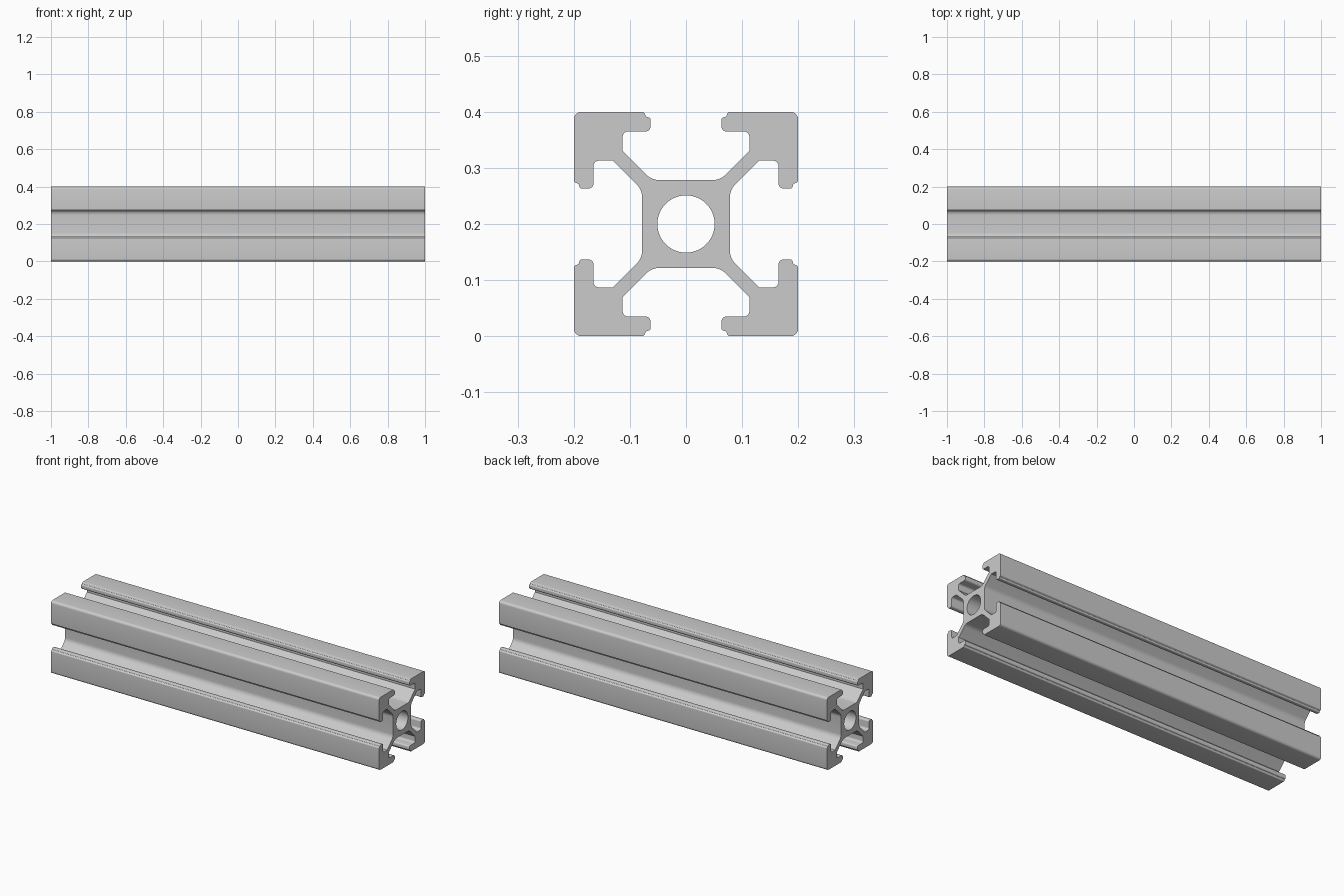
import bpy, bmesh, math
from mathutils import Vector

cube = bpy.data.objects.get("Cube")
if cube:
    bpy.data.objects.remove(cube, do_unlink=True)

LENGTH = 2.0
HALF = 0.2
BORE_RADIUS = 0.051

metal = bpy.data.materials.new("aluminium grey")
metal.use_nodes = True
grey = (0.6, 0.6, 0.6, 1)
metal.diffuse_color = grey
metal.node_tree.nodes["Principled BSDF"].inputs["Base Color"].default_value = grey


def fillet(corners, steps=6):
    """Round each (u, v, radius) corner of a closed outline."""
    out = []
    for i, (u, v, r) in enumerate(corners):
        p = Vector((u, v))
        a = (Vector(corners[i - 1][:2]) - p).normalized()
        b = (Vector(corners[(i + 1) % len(corners)][:2]) - p).normalized()
        if r == 0:
            out.append(p)
            continue
        half = a.angle(b) / 2
        centre = p + (a + b).normalized() * r / math.sin(half)
        start = p + a * r / math.tan(half) - centre
        end = p + b * r / math.tan(half) - centre
        sweep = start.angle(end)
        for k in range(steps + 1):
            t = k / steps
            out.append(centre + (start * math.sin((1 - t) * sweep)
                                 + end * math.sin(t * sweep)) / math.sin(sweep))
    return out


# Half of one slot: floor, web, pocket, lip
half_slot = [
    (0.061, 0.078, 0.036),
    (0.113, 0.130, 0),
    (0.113, 0.165, 0.010),
    (0.063, 0.165, 0.009),
    (0.063, 0.189, 0.005),
    (0.071, 0.191, 0.003),
    (0.075, 0.200, 0.005),
]
quarter = half_slot + [(HALF, HALF, 0.014)] + [(v, u, r) for u, v, r in reversed(half_slot)]

# Quarter repeated round the axis
corners = []
for turn in range(4):
    corners += quarter
    quarter = [(v, -u, r) for u, v, r in quarter]
outline = fillet(corners)

SEGMENTS = 48
bore = [Vector((math.cos(a), math.sin(a))) * BORE_RADIUS
        for a in (2 * math.pi * i / SEGMENTS for i in range(SEGMENTS))]

# Fill the section and extrude it along x
bm = bmesh.new()
edges = []
for loop in (outline, bore):
    verts = [bm.verts.new((-LENGTH / 2, p.x, p.y + HALF)) for p in loop]
    edges += [bm.edges.new((verts[i - 1], verts[i])) for i in range(len(verts))]
filled = bmesh.ops.triangle_fill(bm, edges=edges, use_beauty=True)
cap = [f for f in filled["geom"] if isinstance(f, bmesh.types.BMFace)]
extruded = bmesh.ops.extrude_face_region(bm, geom=cap, use_keep_orig=True)
moved = [g for g in extruded["geom"] if isinstance(g, bmesh.types.BMVert)]
bmesh.ops.translate(bm, verts=moved, vec=(LENGTH, 0, 0))
bmesh.ops.recalc_face_normals(bm, faces=bm.faces)

mesh = bpy.data.meshes.new("slotted_rail")
bm.to_mesh(mesh)
bm.free()
mesh.materials.append(metal)
rail = bpy.data.objects.new("slotted_rail", mesh)
bpy.context.collection.objects.link(rail)

bpy.ops.object.select_all(action="DESELECT")
rail.select_set(True)
bpy.context.view_layer.objects.active = rail
bpy.ops.object.shade_smooth_by_angle(angle=math.radians(30))
